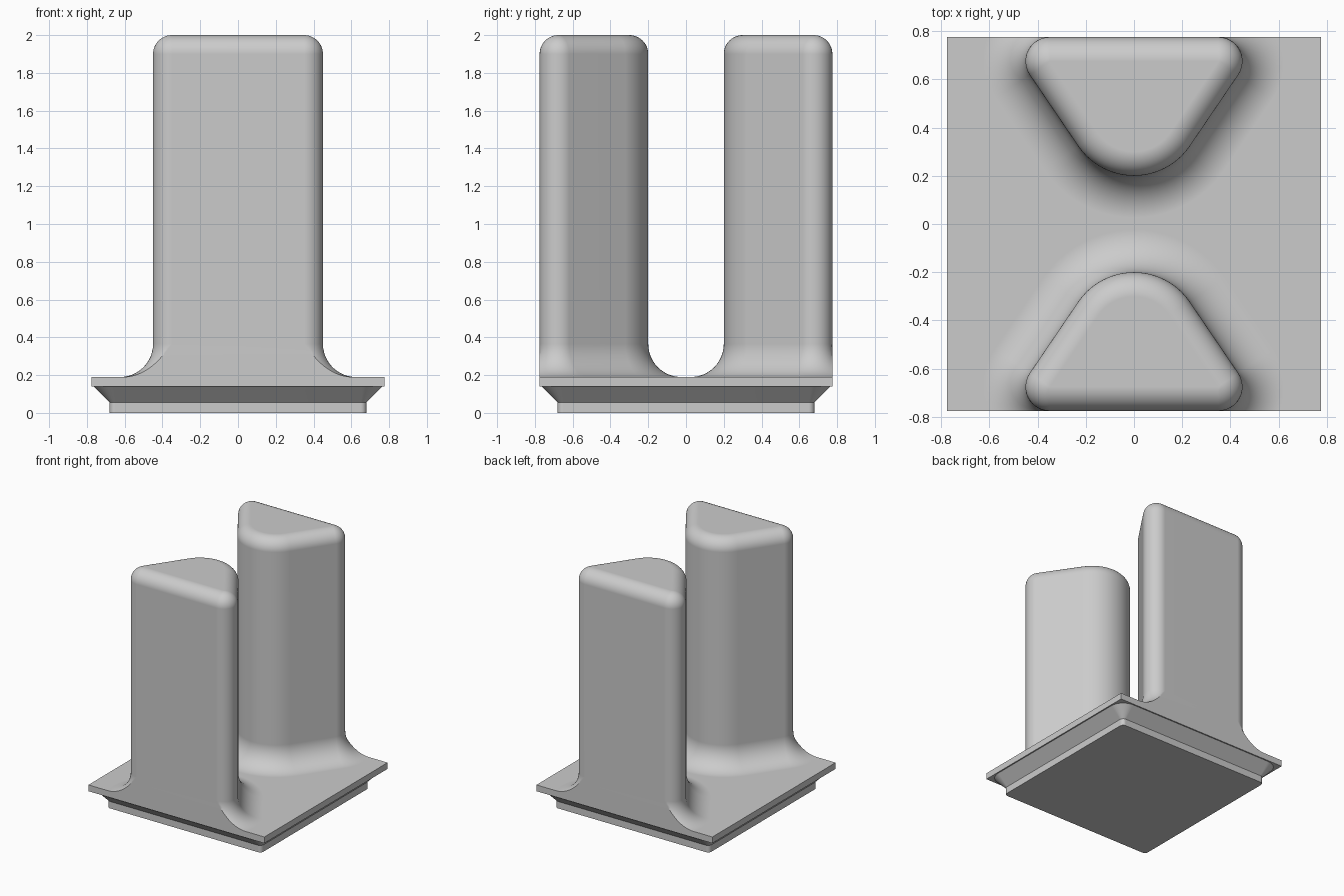
import bpy, bmesh, math

if "Cube" in bpy.data.objects:
    bpy.data.objects.remove(bpy.data.objects["Cube"])

H = 0.775            # half width of the plate
PLATE_Z0, PLATE_Z1, TOP = 0.14, 0.19, 2.0
CORNER, TIP = 0.10, 0.28   # post corner radii
FOOT, ROUND = 0.175, 0.10  # bottom fillet and top rounding radii

grey = bpy.data.materials.new("grey")
grey.diffuse_color = (0.6, 0.6, 0.6, 1)
grey.use_nodes = True
grey.node_tree.nodes["Principled BSDF"].inputs["Base Color"].default_value = grey.diffuse_color


def arc(cx, cy, r, a0, a1, n):
    return [(cx + r * math.cos(a0 + (a1 - a0) * i / n),
             cy + r * math.sin(a0 + (a1 - a0) * i / n)) for i in range(n + 1)]


def post_outline(d):
    """Rounded triangle grown by d and cut off at the plate's front edge."""
    c = max(CORNER + d, 0.0005)
    slope = math.radians(34.5)
    start = -math.asin(min(1, CORNER / c)) if d > 0 else -math.pi / 2
    pts = arc(0.35, CORNER - H, c, start, slope, 12)
    pts += arc(0, -0.2 - TIP, TIP + d, slope, math.pi - slope, 20)
    return pts + [(-x, y) for x, y in reversed(pts[:13])]


def bridge(bm, a, b):
    n = len(a)
    for i in range(n):
        j = (i + 1) % n
        bm.faces.new((a[i], a[j], b[j], b[i]))


def finish(bm, name):
    bmesh.ops.recalc_face_normals(bm, faces=bm.faces)
    me = bpy.data.meshes.new(name)
    bm.to_mesh(me)
    bm.free()
    ob = bpy.data.objects.new(name, me)
    bpy.context.collection.objects.link(ob)
    me.materials.append(grey)
    bpy.ops.object.select_all(action='DESELECT')
    ob.select_set(True)
    bpy.context.view_layer.objects.active = ob
    bpy.ops.object.shade_smooth_by_angle(angle=math.radians(30))
    wn = ob.modifiers.new("flat_face_weight", 'WEIGHTED_NORMAL')
    wn.keep_sharp = True


# Plate with two posts that flow into it
bm = bmesh.new()
N = 12
profile = []         # (outline growth, height) from the foot up
for i in range(N + 1):
    t = math.pi / 2 * (1 - i / N)
    profile.append((FOOT * (1 - math.cos(t)), PLATE_Z1 + FOOT * (1 - math.sin(t))))
for i in range(N + 1):
    t = math.pi / 2 * i / N
    profile.append((-ROUND * (1 - math.cos(t)), TOP - ROUND * (1 - math.sin(t))))

feet = []
for s in (1, -1):    # front post, then the same turned half round
    loops = [[bm.verts.new((s * x, s * y, z)) for x, y in post_outline(d)]
             for d, z in profile]
    for a, b in zip(loops, loops[1:]):
        bridge(bm, a, b)
    bm.faces.new(loops[-1])
    feet.append(loops[0])

square = ((-H, -H), (H, -H), (H, H), (-H, H))
lo = [bm.verts.new((x, y, PLATE_Z0)) for x, y in square]
hi = [bm.verts.new((x, y, PLATE_Z1)) for x, y in square]
front, back = feet
bm.faces.new(lo)
bm.faces.new([hi[0]] + front[::-1] + [hi[1], hi[2]] + back[::-1] + [hi[3]])
bm.faces.new((lo[0], lo[1], hi[1], front[0], front[-1], hi[0]))
bm.faces.new((lo[2], lo[3], hi[3], back[0], back[-1], hi[2]))
bm.faces.new((lo[1], lo[2], hi[2], hi[1]))
bm.faces.new((lo[3], lo[0], hi[0], hi[3]))
finish(bm, "plate_with_posts")

# Base block: rounded square foot with a 45 degree flare up to the plate
bm = bmesh.new()
loops = []
for half, r, z in ((0.68, 0.03, 0), (0.68, 0.03, 0.055), (0.765, 0.115, PLATE_Z0)):
    c = half - r
    pts = []
    for k, (sx, sy) in enumerate(((1, 1), (-1, 1), (-1, -1), (1, -1))):
        pts += arc(sx * c, sy * c, r, k * math.pi / 2, (k + 1) * math.pi / 2, 8)
    loops.append([bm.verts.new((x, y, z)) for x, y in pts])
for a, b in zip(loops, loops[1:]):
    bridge(bm, a, b)
bm.faces.new(loops[0])
finish(bm, "base_block")
